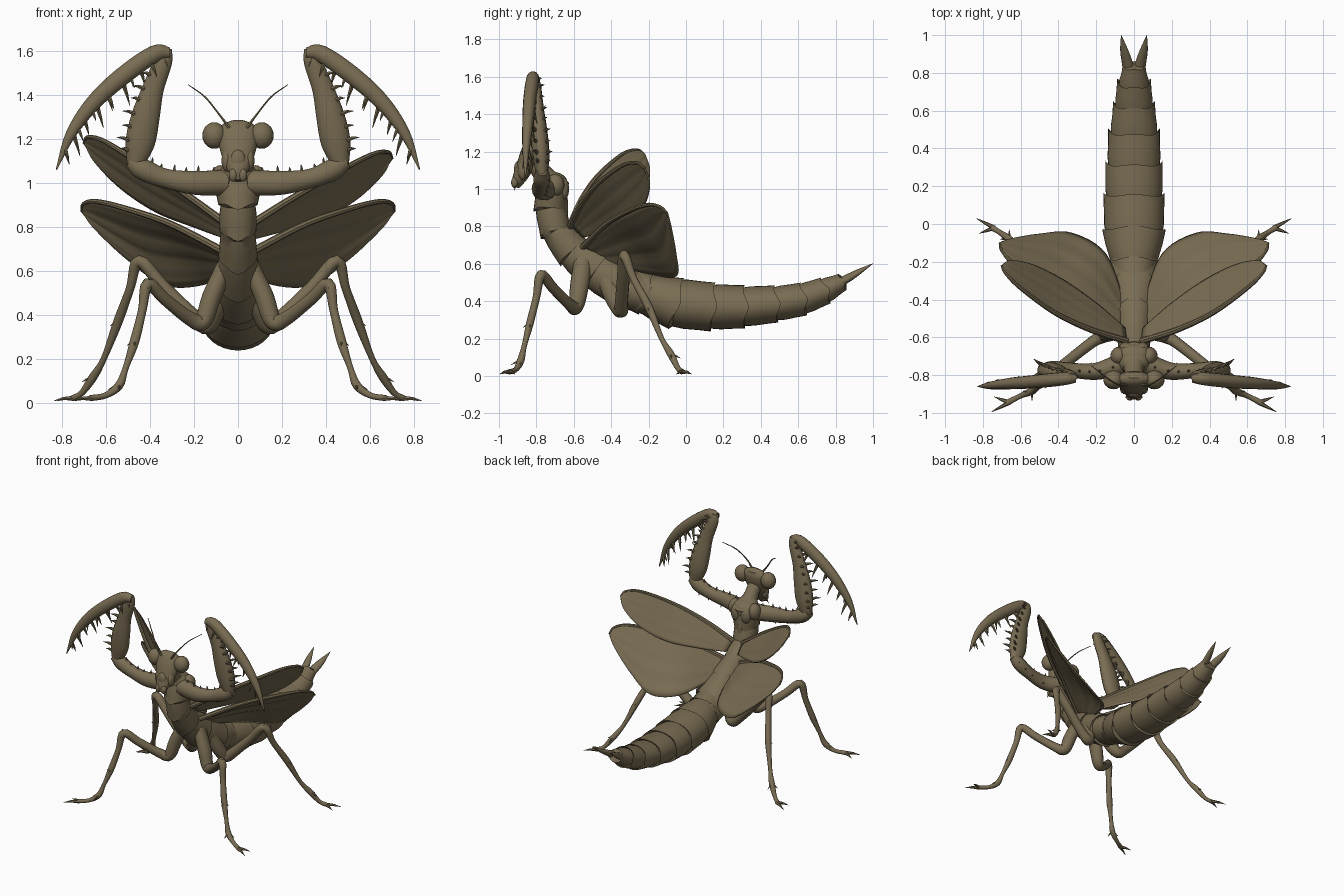
import bpy, bmesh, math
from mathutils import Vector

cube = bpy.data.objects.get("Cube")
if cube:
    bpy.data.objects.remove(cube, do_unlink=True)

# One earthy colour for the whole insect
brown = bpy.data.materials.new("olive_brown")
brown.use_nodes = True
brown.diffuse_color = (0.19, 0.15, 0.085, 1)
shader = brown.node_tree.nodes["Principled BSDF"]
shader.inputs["Base Color"].default_value = brown.diffuse_color
shader.inputs["Roughness"].default_value = 0.7

X, Y, Z = Vector((1, 0, 0)), Vector((0, 1, 0)), Vector((0, 0, 1))


def finish(name, bm, angle=40):
    bmesh.ops.recalc_face_normals(bm, faces=bm.faces)
    mesh = bpy.data.meshes.new(name)
    bm.to_mesh(mesh)
    bm.free()
    mesh.materials.append(brown)
    obj = bpy.data.objects.new(name, mesh)
    bpy.context.collection.objects.link(obj)
    bpy.ops.object.select_all(action='DESELECT')
    obj.select_set(True)
    bpy.context.view_layer.objects.active = obj
    bpy.ops.object.shade_smooth_by_angle(angle=math.radians(angle))
    return obj


def curve(stations, k):
    """Catmull-Rom samples through the stations, any dimension."""
    p = [Vector(s) for s in stations]
    p = [p[0] * 2 - p[1]] + p + [p[-1] * 2 - p[-2]]
    out = []
    for a, b, c, d in zip(p, p[1:], p[2:], p[3:]):
        for i in range(k):
            t = i / k
            out.append((b * 2 + (c - a) * t + (a * 2 - b * 5 + c * 4 - d) * t ** 2
                        + (b * 3 - a - c * 3 + d) * t ** 3) / 2)
    return out + [p[-2]]


def plates(stations):
    """Rings for overlapping body plates: narrow in front, flared behind."""
    rows, flags = [], []
    for a, b in zip(stations, stations[1:]):
        for t, scale in ((0, .93), (.3, 1), (.7, 1.02), (1, 1.05)):
            m = Vector(a).lerp(Vector(b), t)
            m[3] *= scale
            m[4] *= scale
            rows.append(m)
            flags.append(t == 1)
    return rows, flags


def tube(bm, rows, ref, sides=16, flags=None, spike=(0, 0)):
    """Skin elliptical rings (x, y, z, radius along ref, radius across)."""
    rings = []
    last = len(rows) - 1
    for i, r in enumerate(rows):
        t = Vector(rows[min(i + 1, last)][:3]) - Vector(rows[max(i - 1, 0)][:3])
        t.normalize()
        a = (ref - t * ref.dot(t)).normalized()
        b = t.cross(a)
        ring = []
        for j in range(sides):
            c, s = math.cos(math.tau * j / sides), math.sin(math.tau * j / sides)
            co = Vector(r[:3]) + a * c * max(r[3], .001) + b * s * max(r[4], .001)
            if flags and flags[i]:
                co += t * (spike[0] * c ** 8 + spike[1] * s ** 8)
            ring.append(bm.verts.new(co))
        rings.append(ring)
    for p, q in zip(rings, rings[1:]):
        for j in range(sides):
            k = (j + 1) % sides
            bm.faces.new((p[j], p[k], q[k], q[j]))
    bm.faces.new(rings[0])
    bm.faces.new(rings[-1])


def thorn(bm, base, tip, radius):
    """Slightly hooked spine."""
    base, tip = Vector(base), Vector(tip)
    mid = base.lerp(tip, .55) + Z * radius * .4
    rows = [(*base, radius, radius), (*mid, radius * .6, radius * .6), (*tip, 0, 0)]
    d = tip - base
    tube(bm, rows, Y if abs(d.y) < d.length * .8 else X, 6)


def ball(bm, centre, radii):
    verts = bmesh.ops.create_uvsphere(bm, u_segments=20, v_segments=12, radius=1)["verts"]
    for v in verts:
        v.co = Vector(centre) + Vector(c * r for c, r in zip(v.co, radii))


def flip(points, side):
    return [(p[0] * side, *p[1:]) for p in points]


# Abdomen of overlapping plates, tapering to the tail
bm = bmesh.new()
rows, flags = plates([(0, *s) for s in (
    (-.38, .5, .08, .1), (-.22, .44, .12, .11), (-.06, .39, .16, .135),
    (.135, .37, .155, .125), (.305, .37, .145, .11), (.475, .385, .13, .095),
    (.62, .41, .105, .085), (.74, .455, .085, .07), (.83, .5, .055, .045))])
tube(bm, rows, X, 32, flags, (.03, .01))
finish("abdomen", bm, 35)

# Thorax plates with pointed chevrons on the underside
bm = bmesh.new()
rows, flags = plates([(0, *s) for s in (
    (-.76, 1.08, .06, .05), (-.715, 1.01, .115, .085), (-.725, .9, .085, .085),
    (-.70, .78, .08, .08), (-.61, .67, .085, .095), (-.48, .57, .105, .115),
    (-.32, .47, .13, .11), (-.2, .43, .12, .1))])
tube(bm, rows, X, 24, flags, (0, .03))
finish("thorax", bm, 35)

# Shield over the shoulders, with a ridge and corner bumps
bm = bmesh.new()
ball(bm, (0, -.7, 1.02), (.1, .07, .07))
for s in (1, -1):
    ball(bm, (s * .08, -.7, 1.02), (.045, .05, .06))
    ball(bm, (s * .04, -.655, 1.0), (.04, .03, .06))
ball(bm, (0, -.66, .9), (.025, .03, .12))
finish("shoulder_shield", bm)

# Neck and wedge-shaped head
bm = bmesh.new()
tube(bm, curve([(0, -.72, 1.03, .07, .06), (0, -.78, 1.1, .05, .05),
                (0, -.83, 1.17, .05, .04)], 4), X)
finish("neck", bm)
bm = bmesh.new()
tube(bm, curve([(0, -.8, 1.275, .04, .02), (0, -.815, 1.25, .085, .04),
                (0, -.835, 1.19, .09, .05), (0, -.865, 1.11, .07, .045),
                (0, -.895, 1.05, .045, .035), (0, -.91, 1.01, .02, .018)], 4), X, 20)
finish("head", bm)
bm = bmesh.new()
for s in (1, -1):
    ball(bm, (s * .022, -.915, 1.035), (.02, .02, .03))
    ball(bm, (s * .05, -.87, 1.1), (.025, .03, .05))
    thorn(bm, (s * .03, -.9, 1.04), (s * .045, -.92, .99), .008)
ball(bm, (0, -.9, 1.1), (.035, .02, .05))
finish("mouthparts", bm)

CLAW_COXA = [(.06, -.74, 1.0, .06, .06), (.2, -.78, 1.0, .045, .055),
             (.33, -.775, 1.02, .04, .045), (.43, -.77, 1.06, .045, .05),
             (.49, -.77, 1.1, .03, .035)]
CLAW_FEMUR = [(.47, -.77, 1.07, .03, .035), (.445, -.775, 1.18, .045, .068),
              (.42, -.785, 1.3, .045, .066), (.385, -.795, 1.43, .035, .05),
              (.34, -.805, 1.55, .03, .042), (.33, -.81, 1.61, .02, .03)]
CLAW_TIBIA = [(.31, -.815, 1.59, .025, .025), (.38, -.82, 1.585, .035, .04),
              (.53, -.835, 1.48, .035, .042), (.66, -.845, 1.36, .03, .036),
              (.76, -.855, 1.22, .02, .024), (.825, -.86, 1.06, .003, .003)]
FRONT_LEG = [(.06, -.55, .62, .05, .04), (.12, -.57, .48, .05, .045),
             (.16, -.59, .37, .04, .04), (.22, -.625, .385, .03, .033),
             (.33, -.71, .47, .028, .028), (.41, -.775, .54, .027, .028),
             (.435, -.8, .42, .02, .02), (.47, -.835, .28, .02, .022),
             (.51, -.865, .16, .014, .014), (.54, -.885, .08, .02, .02),
             (.6, -.91, .035, .014, .014), (.67, -.945, .022, .016, .014)]
REAR_LEG = [(.06, -.44, .56, .05, .04), (.1, -.39, .43, .05, .045),
            (.14, -.35, .35, .04, .04), (.21, -.345, .4, .035, .035),
            (.34, -.335, .53, .034, .03), (.45, -.33, .645, .028, .028),
            (.49, -.28, .52, .02, .02), (.545, -.2, .37, .022, .022),
            (.61, -.13, .2, .014, .014), (.66, -.08, .115, .02, .02),
            (.71, -.045, .045, .014, .014), (.75, -.02, .022, .016, .014)]
ANTENNA = [(.04, -.85, 1.25, .009, .009), (.085, -.85, 1.31, .005, .005),
           (.15, -.81, 1.39, .004, .004), (.225, -.75, 1.445, .002, .002)]

# Wing edges: leading row and trailing row from root to tip
FOREWING = ([(.04, -.62, .8), (.23, -.56, .92), (.42, -.47, 1.03),
             (.6, -.34, 1.125), (.68, -.26, 1.14), (.7, -.22, 1.11)],
            [(.05, -.55, .74), (.2, -.42, .78), (.37, -.3, .83),
             (.53, -.22, .92), (.65, -.195, 1.03), (.7, -.22, 1.11)])
HINDWING = ([(.05, -.56, .68), (.3, -.43, .81), (.5, -.31, .88),
             (.64, -.21, .915), (.7, -.14, .905), (.71, -.1, .87)],
            [(.05, -.42, .6), (.15, -.16, .54), (.33, -.05, .535),
             (.5, -.055, .65), (.65, -.08, .79), (.71, -.1, .87)])


def wing(name, edges, side, lift):
    lead, trail = [curve([(x * side, y, z + lift * x) for x, y, z in e], 6) for e in edges]
    bm = bmesh.new()
    grid = []
    for i, (a, b) in enumerate(zip(lead, trail)):
        row = []
        for j in range(13):
            t = j / 12
            co = a.lerp(b, t)
            bow = math.sin(math.pi * t) * (a - b).length
            co += Vector((0, .5, .8)) * bow * (.04 + .018 * math.sin(t * 22))
            row.append(bm.verts.new(co))
        grid.append(row)
    for p, q in zip(grid, grid[1:]):
        for j in range(12):
            bm.faces.new((p[j], p[j + 1], q[j + 1], q[j]))
    bmesh.ops.remove_doubles(bm, verts=bm.verts, dist=.0005)
    obj = finish(name, bm, 60)
    thick = obj.modifiers.new("thickness", 'SOLIDIFY')
    thick.thickness = .01
    thick.offset = 0
    # Thick vein along the leading edge
    bm = bmesh.new()
    n = len(lead)
    tube(bm, [(*p, *[.018 - .012 * i / n] * 2) for i, p in enumerate(lead)], Y, 8)
    finish(name + "_vein", bm)


def limb(name, stations, side, sides=14):
    bm = bmesh.new()
    tube(bm, curve(flip(stations, side), 5), Y, sides)
    return finish(name, bm)


def spines(name, stations, side, rows):
    """Rows of thorns standing on a limb: (direction, length, count, radius)."""
    bm = bmesh.new()
    path = curve(stations, 10)
    for d, length, count, radius in rows:
        d = Vector(d).normalized()
        for i in range(count):
            f = .12 + .76 * i / max(count - 1, 1)
            p = path[int(f * (len(path) - 1))]
            base = Vector(p[:3]) + d * p[4] * .65
            size = length * (1 if i % 2 else .65) + p[4] * .35
            thorn(bm, *flip([base, base + d * size], side), radius)
    finish(name, bm)


for side, tag in ((1, "left_"), (-1, "right_")):
    # Compound eye and feeler
    bm = bmesh.new()
    ball(bm, (side * .108, -.825, 1.215), (.054, .05, .06))
    finish(tag + "eye", bm)
    limb(tag + "antenna", ANTENNA, side, 6)

    # Grasping arm: upper arm, forearm, folding blade and their spines
    limb(tag + "claw_coxa", CLAW_COXA, side)
    limb(tag + "claw_femur", CLAW_FEMUR, side)
    limb(tag + "claw_tibia", CLAW_TIBIA, side)
    spines(tag + "coxa_spines", CLAW_COXA, side, [((-.1, 0, 1), .025, 8, .01),
                                                  ((0, .7, -.7), .015, 5, .008)])
    spines(tag + "femur_spines", CLAW_FEMUR, side, [((1, -.4, .25), .05, 9, .013),
                                                    ((1, .7, .25), .04, 9, .011)])
    spines(tag + "tibia_spines", CLAW_TIBIA, side, [((-.3, .3, -1), .1, 9, .013),
                                                    ((-.4, -.3, -1), .06, 7, .011)])

    # Walking legs with knee and ankle spurs and two-toed feet
    for part, leg, way in (("front_leg", FRONT_LEG, -1), ("rear_leg", REAR_LEG, 1)):
        limb(tag + part, leg, side)
        foot = Vector(leg[-1][:3])
        bm = bmesh.new()
        for dx, dy in ((.085, .05 * way), (.07, -.03 * way)):
            tip = foot + Vector((dx, dy, -.012))
            thorn(bm, *flip([foot - Vector((.01, 0, 0)), tip], side), .013)
        for k, reach in ((5, .035), (7, .035), (9, .05)):
            p = Vector(leg[k][:3])
            for d in (X, Y * way):
                thorn(bm, *flip([p, p + d * reach - Z * .02], side), .009)
        finish(tag + part + "_claws", bm)

    # Raised wings; the right forewing is held a little higher
    wing(tag + "forewing", FOREWING, side, .0 if side > 0 else .1)
    wing(tag + "hindwing", HINDWING, side, 0)

    # Forked tail prong
    limb(tag + "tail_prong", [(.02, .76, .47, .03, .03), (.035, .85, .515, .022, .03),
                              (.052, .92, .555, .015, .022), (.068, 1, .602, .001, .001)], side)
